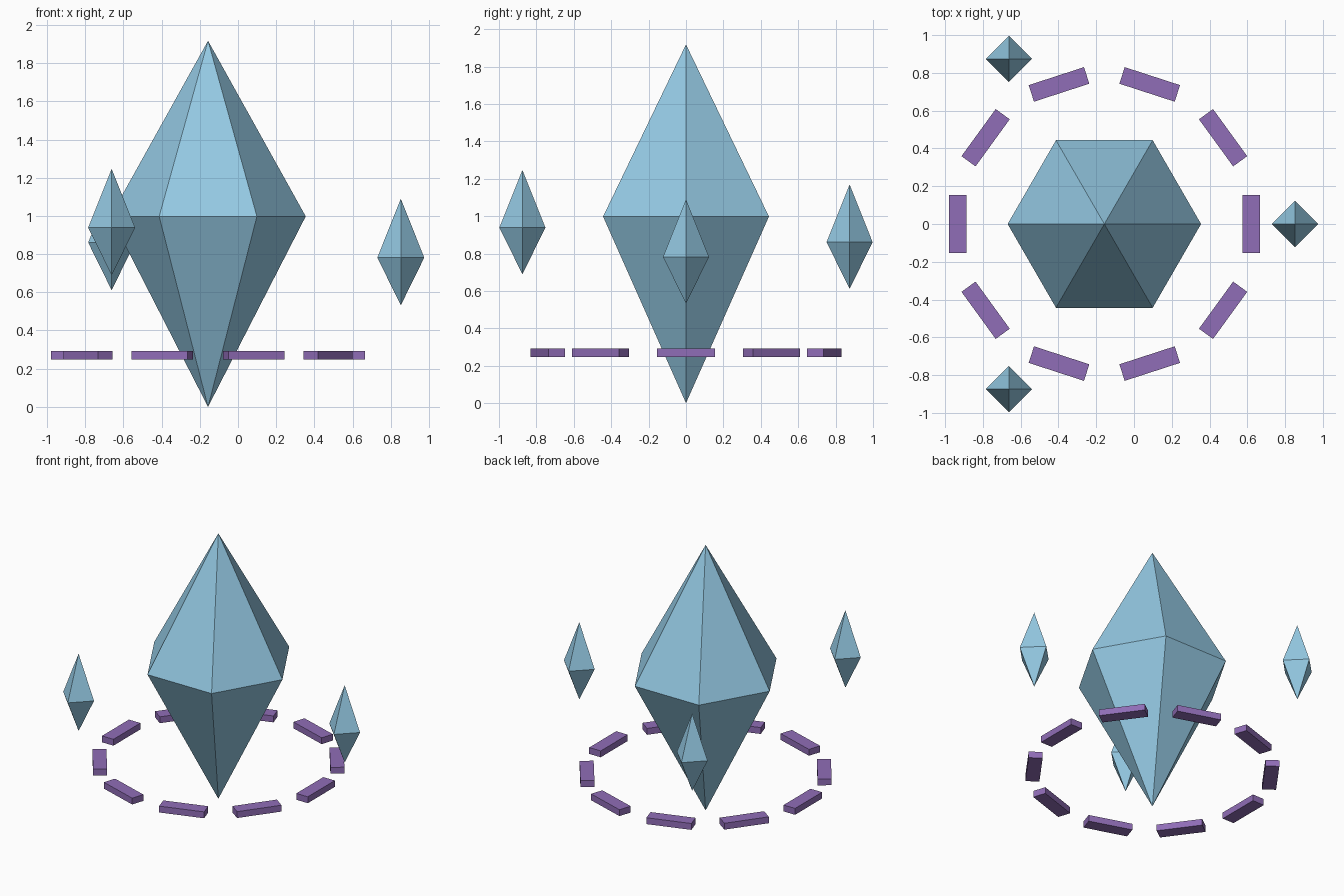
import bpy, bmesh, math
from mathutils import Matrix

if "Cube" in bpy.data.objects:
    bpy.data.objects.remove(bpy.data.objects["Cube"])

CX = -0.157          # axis of the crystal and its ring


def linear(c):
    c /= 255
    return c / 12.92 if c <= 0.04045 else ((c + 0.055) / 1.055) ** 2.4


def material(name, rgb):
    m = bpy.data.materials.new(name)
    m.diffuse_color = (*[linear(c) for c in rgb], 1)
    m.use_nodes = True
    m.node_tree.nodes["Principled BSDF"].inputs["Base Color"].default_value = m.diffuse_color
    return m


ice = material("ice blue", (148, 201, 227))
violet = material("violet", (144, 109, 183))


def add_object(name, bm, mat):
    bmesh.ops.recalc_face_normals(bm, faces=bm.faces)
    mesh = bpy.data.meshes.new(name)
    bm.to_mesh(mesh)
    bm.free()
    mesh.materials.append(mat)
    ob = bpy.data.objects.new(name, mesh)
    bpy.context.collection.objects.link(ob)
    return ob


def bipyramid(name, sides, radius, up, down, location):
    """Faceted gem: a ring of corners joined to a top and a bottom tip."""
    bm = bmesh.new()
    ring = [bm.verts.new((radius * math.cos(2 * math.pi * i / sides),
                          radius * math.sin(2 * math.pi * i / sides), 0))
            for i in range(sides)]
    top, bottom = bm.verts.new((0, 0, up)), bm.verts.new((0, 0, -down))
    for i in range(sides):
        a, b = ring[i], ring[(i + 1) % sides]
        bm.faces.new((a, b, top))
        bm.faces.new((b, a, bottom))
    add_object(name, bm, ice).location = location


# Large central crystal
bipyramid("main_crystal", 6, 0.512, 0.92, 0.998, (CX, 0, 0.998))

# Three small shards floating around it at different heights
for i, z in enumerate((0.782, 0.861, 0.939)):
    a = 2 * math.pi * i / 3
    bipyramid(f"shard_{i + 1}", 4, 0.123, 0.308, 0.25,
              (CX + 1.01 * math.cos(a), 1.01 * math.sin(a), z))

# Ring of ten separate blocks
for i in range(10):
    bm = bmesh.new()
    bmesh.ops.create_cube(bm, size=1, matrix=Matrix.Diagonal((0.092, 0.308, 0.046, 1)))
    block = add_object(f"ring_block_{i + 1}", bm, violet)
    a = math.radians(36 * i)
    block.location = (CX + 0.777 * math.cos(a), 0.777 * math.sin(a), 0.27)
    block.rotation_euler.z = a
